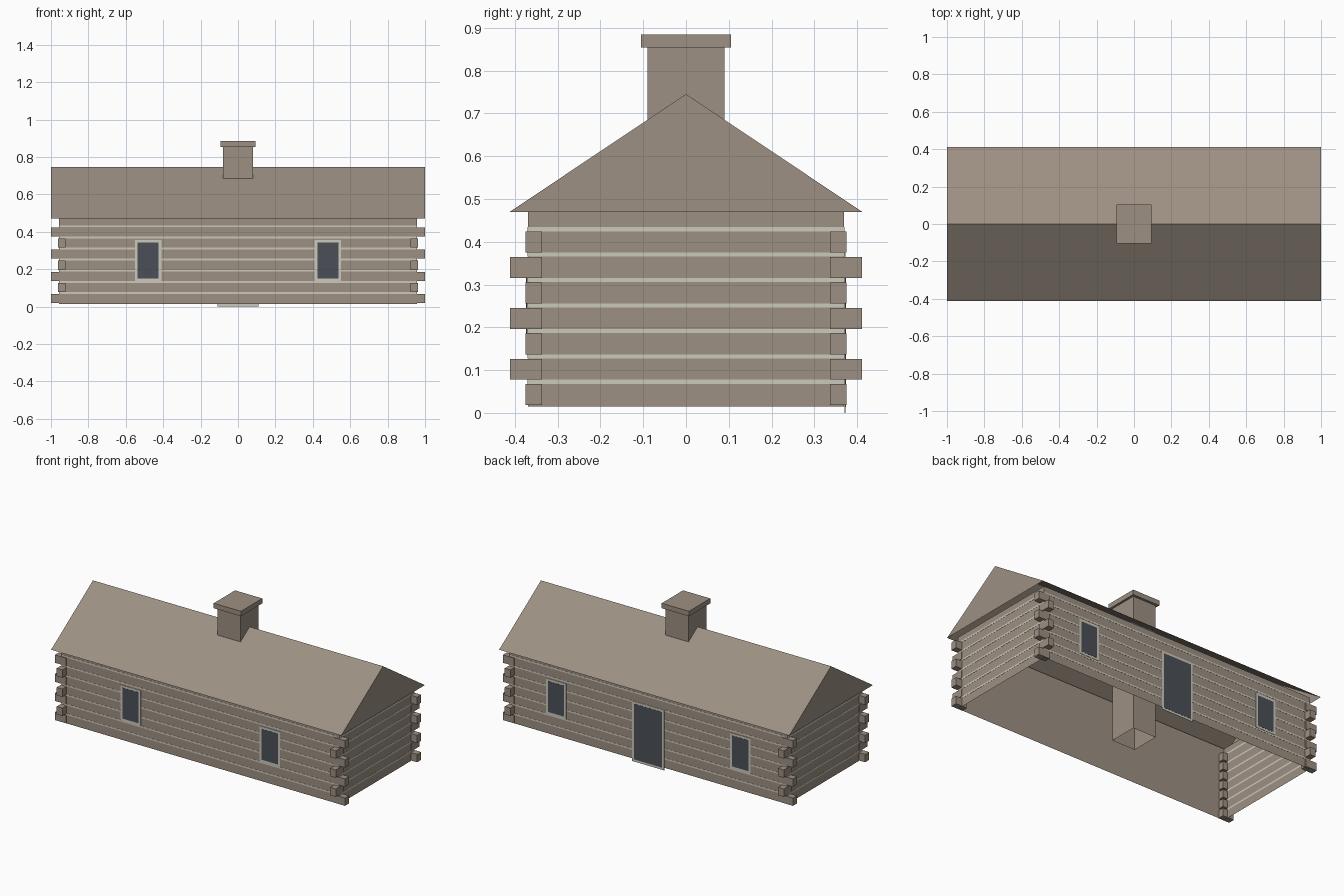
import bpy, bmesh
from mathutils import Matrix, Vector

if "Cube" in bpy.data.objects:
    bpy.data.objects.remove(bpy.data.objects["Cube"], do_unlink=True)


def make_material(name, rgb):
    linear = [((c / 255 + 0.055) / 1.055) ** 2.4 for c in rgb]
    mat = bpy.data.materials.new(name)
    mat.use_nodes = True
    mat.diffuse_color = (*linear, 1)
    mat.node_tree.nodes["Principled BSDF"].inputs["Base Color"].default_value = (*linear, 1)
    return mat


WOOD = make_material("weathered brown", (157, 144, 131))
PALE = make_material("pale mortar", (204, 200, 187))
GLASS = make_material("dark slate glass", (75, 80, 87))


def finish(bm, name, mat):
    mesh = bpy.data.meshes.new(name)
    bm.to_mesh(mesh)
    bm.free()
    mesh.materials.append(mat)
    obj = bpy.data.objects.new(name, mesh)
    bpy.context.collection.objects.link(obj)
    return obj


def boxes(name, mat, spans, open_ends=False):
    """One object from boxes given as ((x0, x1), (y0, y1), (z0, z1))."""
    bm = bmesh.new()
    for span in spans:
        centre = Vector([(a + b) / 2 for a, b in span])
        size = [abs(b - a) for a, b in span]
        bmesh.ops.create_cube(bm, size=1, matrix=Matrix.Translation(centre) @ Matrix.Diagonal((*size, 1)))
    if open_ends:
        bm.normal_update()
        ends = [f for f in bm.faces if abs(f.normal.z) > 0.9]
        bmesh.ops.delete(bm, geom=ends, context="FACES_ONLY")
    return finish(bm, name, mat)


# Main dimensions
WALL_X, WALL_Y = 0.957, 0.369
BASE, EAVE, RIDGE = 0.015, 0.47, 0.745
ROOF_X, ROOF_Y = 1.0, 0.412
COURSES, PITCH, LOG, GAP = 7, 0.0595, 0.049, 0.010
SIDES = (-1, 1)

# Thin walls, open below and above
boxes("walls", WOOD, [((-WALL_X, WALL_X), (-WALL_Y, WALL_Y), (BASE, EAVE))], open_ends=True)

# Mortar strips above each course, and crossed log ends at the corners
mortar, ends = [], []
for i in range(COURSES):
    low = 0.018 + PITCH * i
    middle = low + LOG + 0.0055
    gap = (middle - GAP / 2, middle + GAP / 2)
    log = (low, low + LOG)
    for s in SIDES:
        mortar.append(((-WALL_X, WALL_X), (s * WALL_Y, s * (WALL_Y + 0.001)), gap))
        mortar.append(((s * WALL_X, s * (WALL_X + 0.001)), (-WALL_Y, WALL_Y), gap))
        for t in SIDES:
            reach_x, reach_y = (ROOF_X, 0.375) if i % 2 == 0 else (0.962, 0.411)
            ends.append(((s * 0.923, s * reach_x), (t * 0.336, t * reach_y), log))
boxes("mortar_strips", PALE, mortar)
boxes("corner_log_ends", WOOD, ends)

# Gabled roof shell, open underneath
bm = bmesh.new()
profile = [(ROOF_Y, EAVE), (0, RIDGE), (-ROOF_Y, EAVE)]
right, left = [[bm.verts.new((x, y, z)) for y, z in profile] for x in (-ROOF_X, ROOF_X)]
bm.faces.new(right[::-1])
bm.faces.new(left)
for k in range(2):
    bm.faces.new((right[k], right[k + 1], left[k + 1], left[k]))
bmesh.ops.recalc_face_normals(bm, faces=bm.faces)
finish(bm, "roof", WOOD)

# Chimney shaft from the floor up through the ridge, with a wider cap
boxes("chimney", WOOD, [((-0.08, 0.08), (-0.09, 0.09), (BASE, 0.856))], open_ends=True)
boxes("chimney_cap", WOOD, [((-0.094, 0.094), (-0.105, 0.105), (0.854, 0.885))])


def opening(name, side, x, half_width, low, high, border=0.014):
    """Pale frame plate with a dark pane, on the front (-1) or back (1) wall."""
    boxes(name + "_frame", PALE, [((x - half_width, x + half_width),
                                   (side * 0.3705, side * 0.3725), (low, high))])
    inner = half_width - border
    boxes(name + "_pane", GLASS, [((x - inner, x + inner), (side * 0.3715, side * 0.3735),
                                   (low + border, high - border))])


# Two windows on each long wall, and the door in the back one
for s, label in ((-1, "right"), (1, "left")):
    opening("front_window_" + label, -1, s * 0.48, 0.07, 0.137, 0.357)
    opening("back_window_" + label, 1, s * 0.635, 0.07, 0.137, 0.357)
opening("back_door", 1, 0, 0.11, 0, 0.374)
